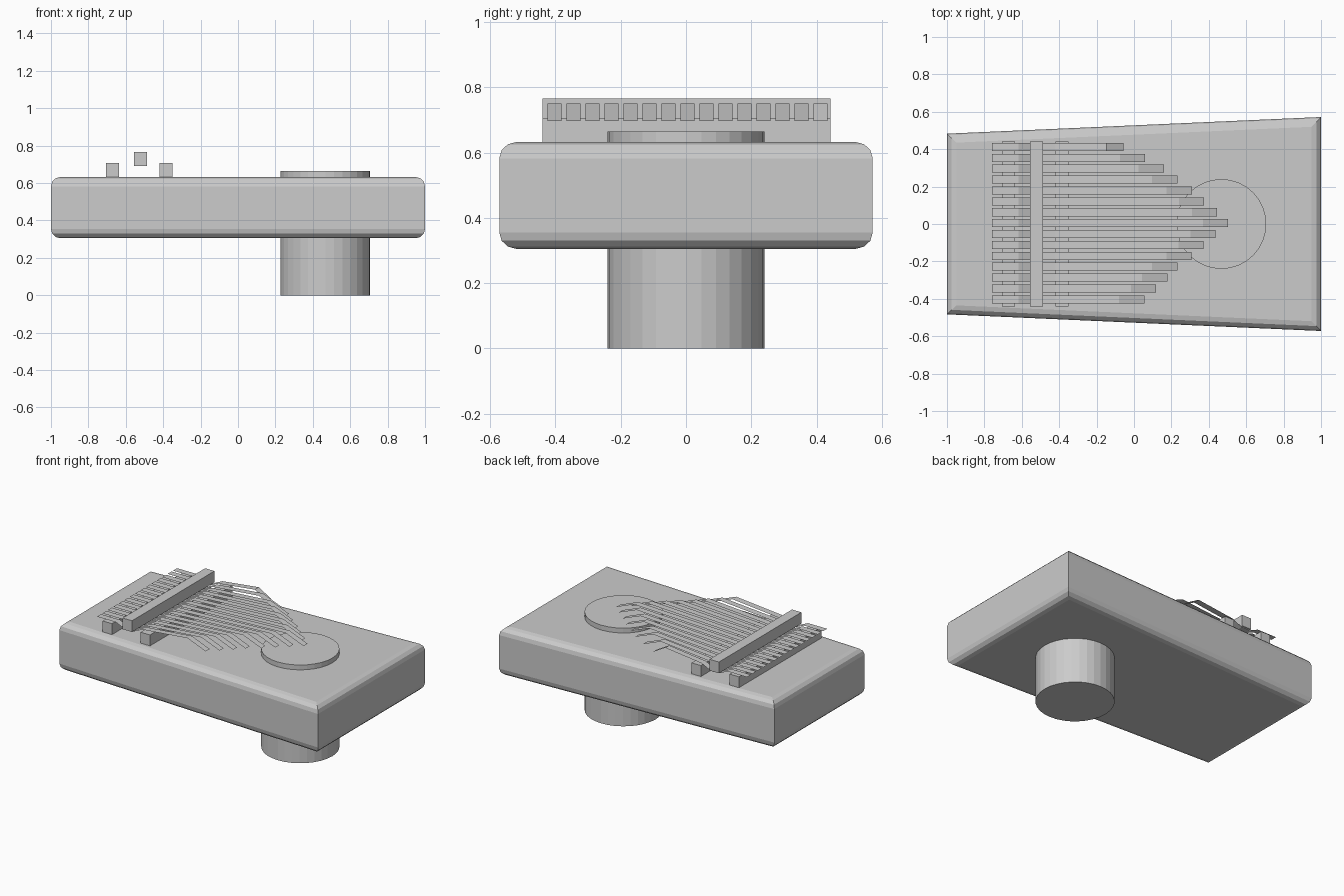
import bpy, bmesh
from mathutils import Matrix

if "Cube" in bpy.data.objects:
    bpy.data.objects.remove(bpy.data.objects["Cube"])


def finish(name, bm):
    bmesh.ops.recalc_face_normals(bm, faces=bm.faces)
    me = bpy.data.meshes.new(name)
    bm.to_mesh(me)
    bm.free()
    ob = bpy.data.objects.new(name, me)
    bpy.context.collection.objects.link(ob)
    return ob


def box(name, x0, x1, y0, y1, z0, z1):
    bm = bmesh.new()
    bmesh.ops.create_cube(bm, size=1)
    for v in bm.verts:
        v.co.x = x1 if v.co.x > 0 else x0
        v.co.y = y1 if v.co.y > 0 else y0
        v.co.z = z1 if v.co.z > 0 else z0
    return finish(name, bm)


# Tapered body with rounded top and bottom rims
bm = bmesh.new()
plan = [(-1, -0.483), (1, -0.572), (1, 0.572), (-1, 0.483)]
base = bm.faces.new([bm.verts.new((x, y, 0.305)) for x, y in plan])
top = bmesh.ops.extrude_face_region(bm, geom=[base], use_keep_orig=True)
for v in top["geom"]:
    if isinstance(v, bmesh.types.BMVert):
        v.co.z = 0.632
rims = [e for e in bm.edges if abs(e.verts[0].co.z - e.verts[1].co.z) < 0.01]
bmesh.ops.bevel(bm, geom=rims, offset=0.05, segments=3, profile=0.5, affect='EDGES')
finish("body", bm)

# Round resonator running through the body
bm = bmesh.new()
bmesh.ops.create_cone(bm, cap_ends=True, segments=32, radius1=0.24, radius2=0.24,
                      depth=0.665, matrix=Matrix.Translation((0.467, 0, 0.3325)))
finish("resonator", bm)

# Back rest, pressure bar and bridge
box("back_rest", -0.706, -0.636, -0.44, 0.442, 0.63, 0.706)
box("pressure_bar", -0.556, -0.486, -0.44, 0.442, 0.69, 0.766)
box("bridge", -0.421, -0.351, -0.44, 0.442, 0.63, 0.706)

# Thin bent tines, longest in the middle
tips = [-0.055, 0.06, 0.16, 0.232, 0.31, 0.375, 0.445, 0.503,
        0.437, 0.372, 0.308, 0.232, 0.178, 0.118, 0.055]
for i, tip in enumerate(tips):
    y = 0.412 - i * 0.0582
    fold = tip - (0.093 if i == 0 else 0.135)
    path = [(-0.76, 0.715), (-0.617, 0.715), (-0.55, 0.685), (-0.49, 0.685),
            (-0.42, 0.718), (fold, 0.75), (tip, 0.697)]
    bm = bmesh.new()
    rows = [[bm.verts.new((x, y + s * 0.0215, z)) for s in (-1, 1)] for x, z in path]
    for a, b in zip(rows, rows[1:]):
        bm.faces.new((a[0], b[0], b[1], a[1]))
    finish(f"tine_{i + 1}", bm)
